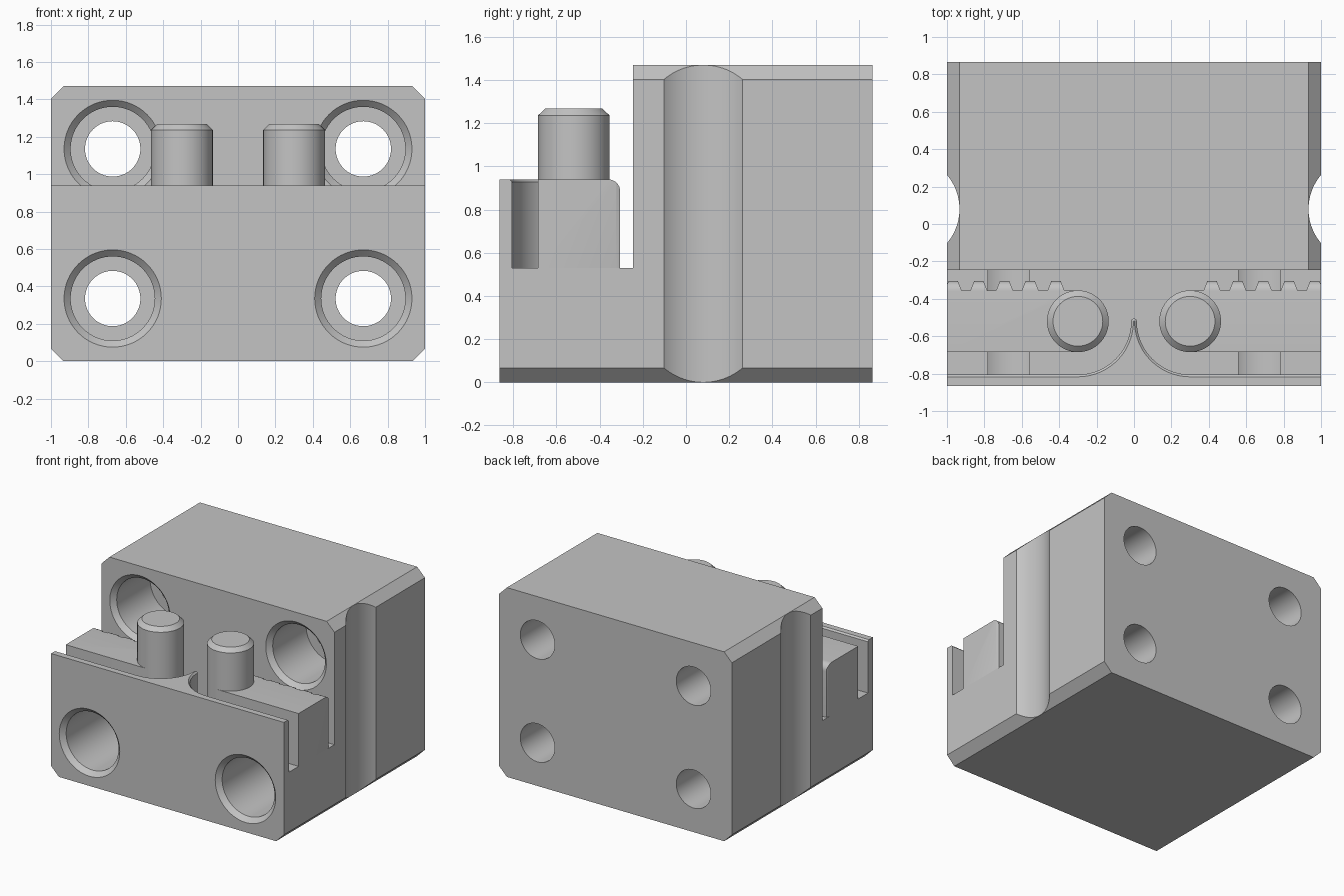
import bpy, bmesh
from math import sin, cos, radians, pi

if "Cube" in bpy.data.objects:
    bpy.data.objects.remove(bpy.data.objects["Cube"], do_unlink=True)

grey = bpy.data.materials.new("plain grey")
grey.use_nodes = True
grey.diffuse_color = (0.55, 0.55, 0.55, 1)
grey.node_tree.nodes["Principled BSDF"].inputs["Base Color"].default_value = grey.diffuse_color

# Main dimensions
FRONT, BACK, STEP = -0.865, 0.865, -0.245
TOP, LEDGE, FLOOR = 1.47, 0.94, 0.53
WALL, SEAM = -0.805, -0.83
PIN_X, PIN_Y, PIN_R = 0.3, -0.52, 0.165
CH = 0.067


def finish(name, bm):
    bmesh.ops.recalc_face_normals(bm, faces=bm.faces)
    mesh = bpy.data.meshes.new(name)
    bm.to_mesh(mesh)
    bm.free()
    mesh.materials.append(grey)
    ob = bpy.data.objects.new(name, mesh)
    bpy.context.collection.objects.link(ob)
    return ob


def prism(name, pts, axis, lo, hi, bevel=None):
    """Extrude a 2D profile along an axis; bevel picks edges to chamfer."""
    place = {"x": lambda a, b, h: (h, a, b),
             "y": lambda a, b, h: (a, h, b),
             "z": lambda a, b, h: (a, b, h)}[axis]
    bm = bmesh.new()
    rings = [[bm.verts.new(place(a, b, h)) for a, b in pts] for h in (lo, hi)]
    n = len(pts)
    for ring in rings:
        bm.faces.new(ring)
    for i in range(n):
        j = (i + 1) % n
        bm.faces.new((rings[0][i], rings[0][j], rings[1][j], rings[1][i]))
    if bevel:
        bmesh.ops.recalc_face_normals(bm, faces=bm.faces)
        edges = [e for e in bm.edges if bevel(e)]
        bmesh.ops.bevel(bm, geom=edges, offset=0.012, segments=1, affect='EDGES')
    return finish(name, bm)


def box(name, x0, x1, y0, y1, z0, z1):
    return prism(name, [(x0, y0), (x1, y0), (x1, y1), (x0, y1)], "z", z0, z1)


def lathe(name, profile, place, steps=64):
    """Revolve (radius, height) pairs, closed by flat end caps."""
    bm = bmesh.new()
    rings = [[bm.verts.new(place(r * cos(2 * pi * i / steps), r * sin(2 * pi * i / steps), h))
              for i in range(steps)] for r, h in profile]
    bm.faces.new(rings[0])
    bm.faces.new(rings[-1])
    for low, high in zip(rings, rings[1:]):
        for i in range(steps):
            j = (i + 1) % steps
            bm.faces.new((low[i], low[j], high[j], high[i]))
    return finish(name, bm)


def arc(cx, cy, r, start, end, steps):
    angles = [radians(start + (end - start) * i / steps) for i in range(steps + 1)]
    return [(cx + r * cos(a), cy + r * sin(a)) for a in angles]


def cut(target, cutter):
    mod = target.modifiers.new("cut", 'BOOLEAN')
    mod.operation, mod.solver, mod.object = 'DIFFERENCE', 'EXACT', cutter
    with bpy.context.temp_override(object=target, active_object=target,
                                   selected_objects=[target]):
        bpy.ops.object.modifier_apply(modifier=mod.name)


def screw_bore(x, z, mouth):
    """Through hole with a wide, countersunk head bore opening at the front."""
    profile = [(0.295, mouth - 0.035), (0.225, mouth + 0.035), (0.225, 0.2),
               (0.148, 0.2), (0.148, BACK + 0.1)]
    return lathe("bore_cutter", profile, lambda a, b, h: (x + a, h, z + b))


# Main block with chamfered long edges
outline = [(1 - CH, 0), (1, CH), (1, TOP - CH), (1 - CH, TOP)]
outline += [(-x, z) for x, z in reversed(outline)]
body = prism("main_block", outline, "y", FRONT, BACK)

# Front wall lining with the pointed belt guide between the pins
half = [(1, SEAM), (1, WALL)] + arc(PIN_X, PIN_Y, PIN_Y - WALL, 270, 180, 20)
tip = arc(0, PIN_Y, 0.015, 0, 180, 8)[1:-1]
guide = prism("belt_guide_wall", half + tip + [(-x, y) for x, y in reversed(half)],
              "z", FLOOR, LEDGE,
              bevel=lambda e: all(v.co.z > LEDGE - 0.001 and v.co.y > SEAM + 0.001
                                  for v in e.verts))

# Toothed clamp blocks, one per side
tooth_profile = [(1, PIN_Y - PIN_R)] + arc(PIN_X, PIN_Y, PIN_R, 270, 90, 32)
for k in range(5):
    c = 0.417 + 0.1375 * k
    tooth_profile += [(c - 0.045, -0.355), (c - 0.025, -0.305), (c + 0.025, -0.305)]
    tooth_profile.append((c + 0.045, -0.355) if k < 4 else (1, -0.325))
clamps = {}
for s, side in ((1, "left"), (-1, "right")):
    clamps[s] = prism(side + "_toothed_clamp", [(s * x, y) for x, y in tooth_profile],
                      "z", FLOOR, LEDGE)

# Cutters for the block: front step, belt channel, side grooves
cutters = [box("step_cutter", -1.1, 1.1, FRONT - 0.1, STEP, LEDGE, TOP + 0.1),
           box("channel_cutter", -1.1, 1.1, SEAM, STEP, FLOOR, LEDGE + 0.1)]
for s in (1, -1):
    cutters.append(lathe("groove_cutter", [(0.282, -0.1), (0.282, TOP + 0.1)],
                         lambda a, b, h: (s * 1.215 + a, 0.08 + b, h), 96))
for cutter in cutters:
    cut(body, cutter)

# Rounded rear top edge of the teeth, then the four screw bores
round_profile = arc(-0.36, LEDGE - 0.055, 0.055, 0, 90, 8)
round_profile += [(-0.36, LEDGE + 0.1), (-0.27, LEDGE + 0.1), (-0.27, LEDGE - 0.055)]
for s in (1, -1):
    rounder = prism("edge_cutter", round_profile, "x", *sorted((s * 0.365, s * 1.1)))
    cut(clamps[s], rounder)
    lower = screw_bore(s * 0.67, 0.335, FRONT)
    upper = screw_bore(s * 0.67, 1.135, STEP)
    for part in (body, guide, clamps[s]):
        cut(part, lower)
    cut(body, upper)
    cutters += [rounder, lower, upper]
for cutter in cutters:
    bpy.data.objects.remove(cutter, do_unlink=True)

# Belt pins with chamfered tops
parts = [body, guide, *clamps.values()]
for s, side in ((1, "left"), (-1, "right")):
    parts.append(lathe(side + "_pin", [(PIN_R, LEDGE - 0.02), (PIN_R, 1.237), (0.133, 1.268)],
                       lambda a, b, h: (s * PIN_X + a, PIN_Y + b, h)))

# Smooth the round surfaces, keep the machined edges crisp
bpy.ops.object.select_all(action='DESELECT')
for part in parts:
    part.select_set(True)
bpy.context.view_layer.objects.active = body
bpy.ops.object.shade_smooth_by_angle(angle=radians(25))
